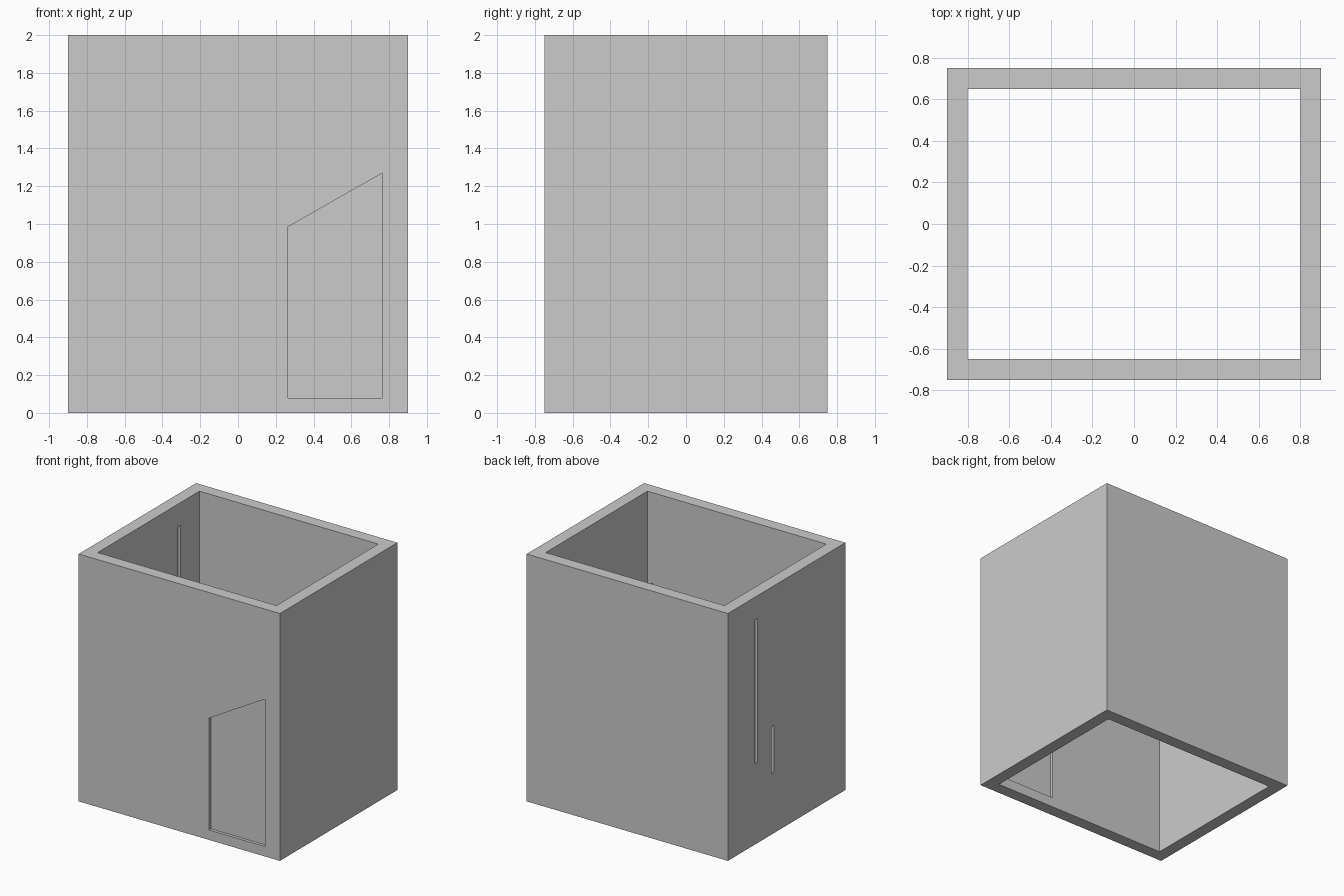
import bpy, bmesh
from mathutils import Vector

if "Cube" in bpy.data.objects:
    bpy.data.objects.remove(bpy.data.objects["Cube"])

WALL, PANE = 0.1, 0.05


def prism(name, points, offset):
    """Extrude a planar outline along an offset vector."""
    bm = bmesh.new()
    face = bm.faces.new([bm.verts.new(p) for p in points])
    grown = bmesh.ops.extrude_face_region(bm, geom=[face])["geom"]
    bmesh.ops.translate(bm, vec=Vector(offset),
                        verts=[v for v in grown if isinstance(v, bmesh.types.BMVert)])
    bmesh.ops.recalc_face_normals(bm, faces=bm.faces[:])
    mesh = bpy.data.meshes.new(name)
    bm.to_mesh(mesh)
    bm.free()
    obj = bpy.data.objects.new(name, mesh)
    bpy.context.collection.objects.link(obj)
    return obj


def rect(x, y, z):
    return [(-x, -y, z), (x, -y, z), (x, y, z), (-x, y, z)]


def cut(target, cutter):
    """Subtract the cutter, bake the result and drop the cutter."""
    mod = target.modifiers.new("cut", "BOOLEAN")
    mod.operation, mod.solver, mod.object = "DIFFERENCE", "EXACT", cutter
    bpy.context.view_layer.objects.active = target
    bpy.ops.object.modifier_apply(modifier=mod.name)
    bpy.data.objects.remove(cutter)


# Open-ended rectangular shell
walls = prism("walls", rect(0.9, 0.75, 0), (0, 0, 2))
cut(walls, prism("room_cutter", rect(0.8, 0.65, -0.1), (0, 0, 2.2)))


def window(name, outline, axis, centre):
    """Cut an opening through a wall and set a thinner pane in its middle."""
    def solid(label, depth):
        pts = []
        for u, z in outline:
            p = [u, u, z]
            p[axis] = centre - depth / 2
            pts.append(p)
        offset = [0, 0, 0]
        offset[axis] = depth
        return prism(label, pts, offset)
    cut(walls, solid(name + "_cutter", WALL * 2))
    solid(name + "_pane", PANE)


# Slanted front window
window("front_window", [(0.265, 0.08), (0.765, 0.08), (0.765, 1.27), (0.265, 0.985)], 1, -0.70)

# Two narrow slit windows in the left wall
for name, y, low, high in (("tall_slit", 0.39, 0.65, 1.815), ("short_slit", 0.178, 0.49, 0.87)):
    window(name, [(y - 0.017, low), (y + 0.017, low), (y + 0.017, high), (y - 0.017, high)], 0, -0.85)
